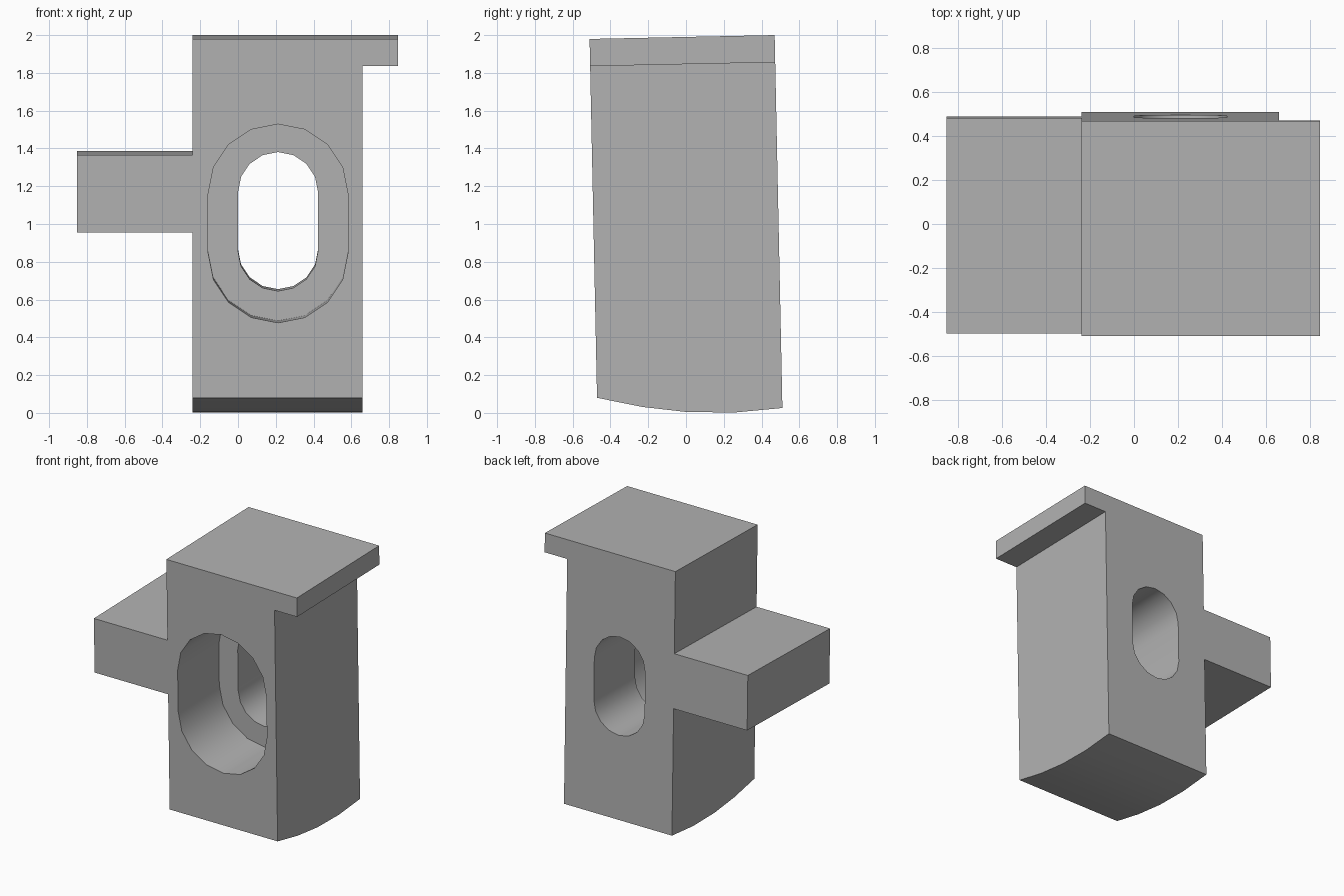
import bpy
import bmesh
import math
from mathutils import Matrix, Vector

cube = bpy.data.objects.get("Cube")
if cube:
    bpy.data.objects.remove(cube, do_unlink=True)

TILT = math.atan(0.0208)
PIVOT = Vector((0, 0, 1))
TILT_MATRIX = (Matrix.Translation(PIVOT) @ Matrix.Rotation(TILT, 4, 'X')
               @ Matrix.Translation(-PIVOT))

grey = bpy.data.materials.new("plain_grey")
grey.use_nodes = True
colour = (0.45, 0.45, 0.45, 1)
grey.diffuse_color = colour
grey.node_tree.nodes["Principled BSDF"].inputs["Base Color"].default_value = colour


def loft(name, sections):
    """Join matching (y, [(x, z), ...]) sections into a closed solid."""
    bm = bmesh.new()
    rings = [[bm.verts.new((x, y, z)) for x, z in outline] for y, outline in sections]
    bm.faces.new(rings[0])
    bm.faces.new(rings[-1][::-1])
    n = len(rings[0])
    for a, b in zip(rings, rings[1:]):
        for i in range(n):
            j = (i + 1) % n
            bm.faces.new((a[i], b[i], b[j], a[j]))
    bmesh.ops.recalc_face_normals(bm, faces=bm.faces)
    # Merge the flat side strips into single faces
    bmesh.ops.dissolve_limit(bm, angle_limit=math.radians(1),
                             verts=bm.verts, edges=bm.edges)
    bmesh.ops.transform(bm, matrix=TILT_MATRIX, verts=bm.verts)
    bmesh.ops.recalc_face_normals(bm, faces=bm.faces)
    mesh = bpy.data.meshes.new(name)
    bm.to_mesh(mesh)
    bm.free()
    mesh.materials.append(grey)
    obj = bpy.data.objects.new(name, mesh)
    bpy.context.collection.objects.link(obj)
    return obj


def body_outline(bottom):
    """Column with a side arm on one side and a top lip on the other."""
    return [(-0.24, bottom), (0.66, bottom), (0.66, 1.846), (0.848, 1.846),
            (0.848, 1.99), (-0.24, 1.99), (-0.24, 1.376), (-0.853, 1.376),
            (-0.853, 0.965), (-0.24, 0.965)]


def slot_outline(radius, steps=8, cx=0.212, cz=1.013, straight=0.156):
    """Upright rounded slot."""
    points = []
    for side in (0, 1):
        for i in range(steps + 1):
            a = math.pi * (side + i / steps)
            points.append((cx + radius * math.cos(a),
                           cz + (straight, -straight)[side] + radius * math.sin(a)))
    return points


# Body with a curved underside
underside = [(-0.49, 0.09), (-0.254, 0.037), (-0.018, 0.005), (0.236, -0.003), (0.49, 0.0155)]
body = loft("slotted_body", [(y, body_outline(z)) for y, z in underside])

# Wide front pocket, then the narrower slot right through
for name, radius, start, end in (("front_pocket_cutter", 0.37, -0.7, 0.0),
                                 ("through_slot_cutter", 0.212, -0.6, 0.7)):
    outline = slot_outline(radius)
    cutter = loft(name, [(start, outline), (end, outline)])
    cutter.hide_render = True
    cut = body.modifiers.new(name, 'BOOLEAN')
    cut.operation = 'DIFFERENCE'
    cut.solver = 'EXACT'
    cut.object = cutter
    bpy.context.view_layer.objects.active = body
    bpy.ops.object.modifier_apply(modifier=cut.name)
    bpy.data.objects.remove(cutter, do_unlink=True)

# Smooth slot walls, crisp outer edges
bpy.ops.object.select_all(action='DESELECT')
body.select_set(True)
bpy.context.view_layer.objects.active = body
bpy.ops.object.shade_smooth_by_angle(angle=math.radians(30))
